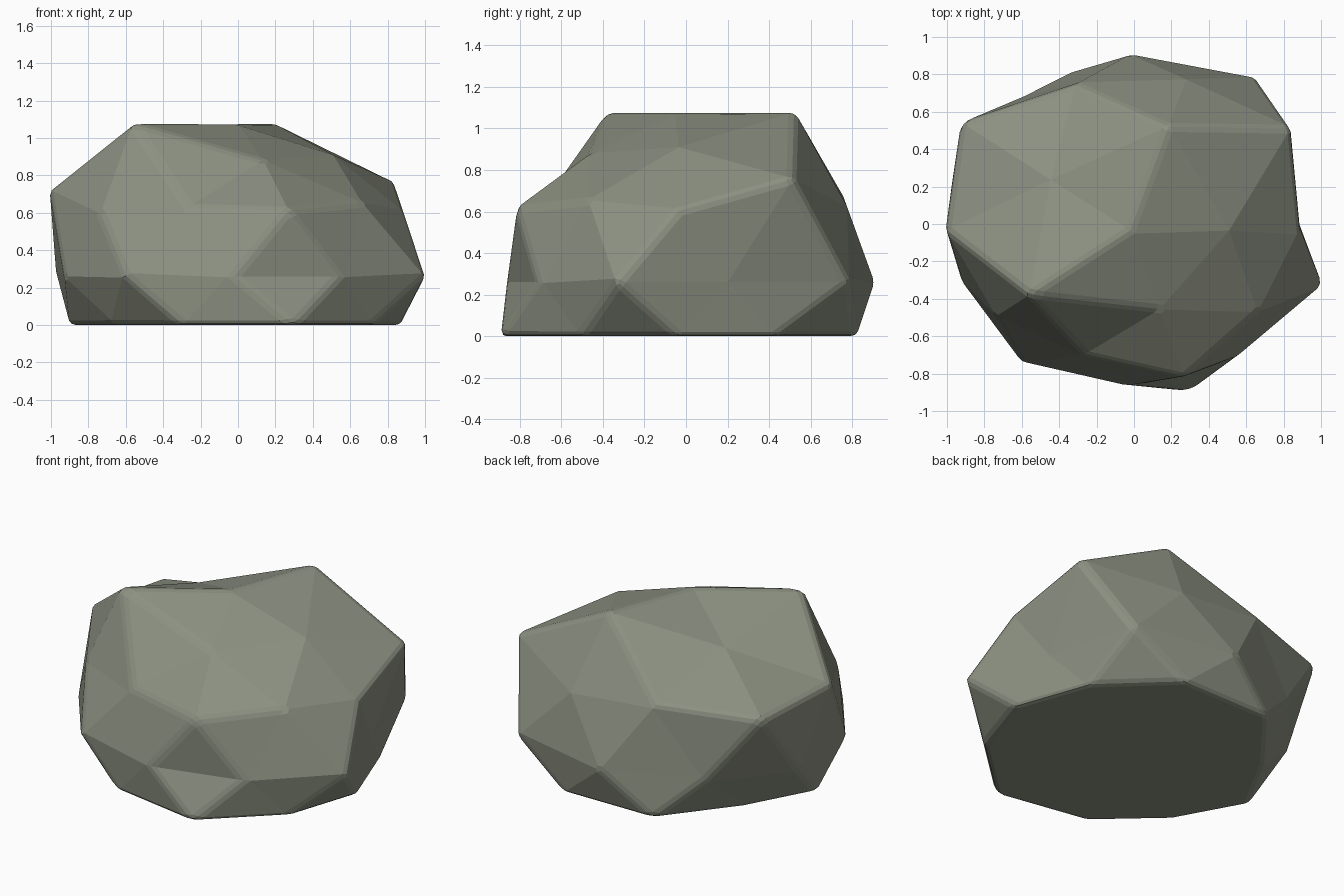
import bpy, bmesh, math

if "Cube" in bpy.data.objects:
    bpy.data.objects.remove(bpy.data.objects["Cube"])

# Radii of the icosphere's vertices, ring by ring from the top, each ring counter-clockwise from +x
RADII = [
    1.2,
    1.005, 1.27, 1.0, 1.27, 0.96,
    1.25, 1.10, 1.16, 0.93, 0.99,
    1.02, 1.08, 1.25, 0.99, 1.045,
    0.87, 1.15, 1.07, 1.0, 1.0, 0.955, 0.99, 0.945, 0.955, 1.08,
    1.005, 1.135, 0.985, 1.01, 1.02,
    1.05, 1.20, 0.95, 0.95, 1.21,
]
CENTRE = (-0.02, -0.035, 0.26)
SCALE = (1.0, 0.88, 0.76)
TOP = 1.08


def ring_order(v):
    return (-round(v.co.z, 2), (math.atan2(v.co.y, v.co.x) + 0.01) % math.tau)


# Boulder: lumpy icosphere, squashed and cut flat at top and bottom
bm = bmesh.new()
bmesh.ops.create_icosphere(bm, subdivisions=2, radius=1.0)
verts = sorted(bm.verts, key=ring_order)
for i, v in enumerate(verts):
    r = RADII[i] if i < len(RADII) else 1.0
    x, y, z = (c + r * s * d for c, s, d in zip(CENTRE, SCALE, v.co))
    v.co = (x, y, min(max(z, 0.0), TOP))
bmesh.ops.recalc_face_normals(bm, faces=bm.faces)

mesh = bpy.data.meshes.new("boulder")
bm.to_mesh(mesh)
bm.free()
boulder = bpy.data.objects.new("boulder", mesh)
bpy.context.collection.objects.link(boulder)

# Worn edges: only the sharper creases are rounded
bevel = boulder.modifiers.new("worn_edges", 'BEVEL')
bevel.width = 0.03
bevel.segments = 2
bevel.limit_method = 'ANGLE'
bevel.angle_limit = math.radians(30)

# Mossy grey stone
stone = bpy.data.materials.new("stone")
stone.diffuse_color = (0.26, 0.28, 0.22, 1)
stone.use_nodes = True
stone.node_tree.nodes["Principled BSDF"].inputs["Base Color"].default_value = stone.diffuse_color
mesh.materials.append(stone)
